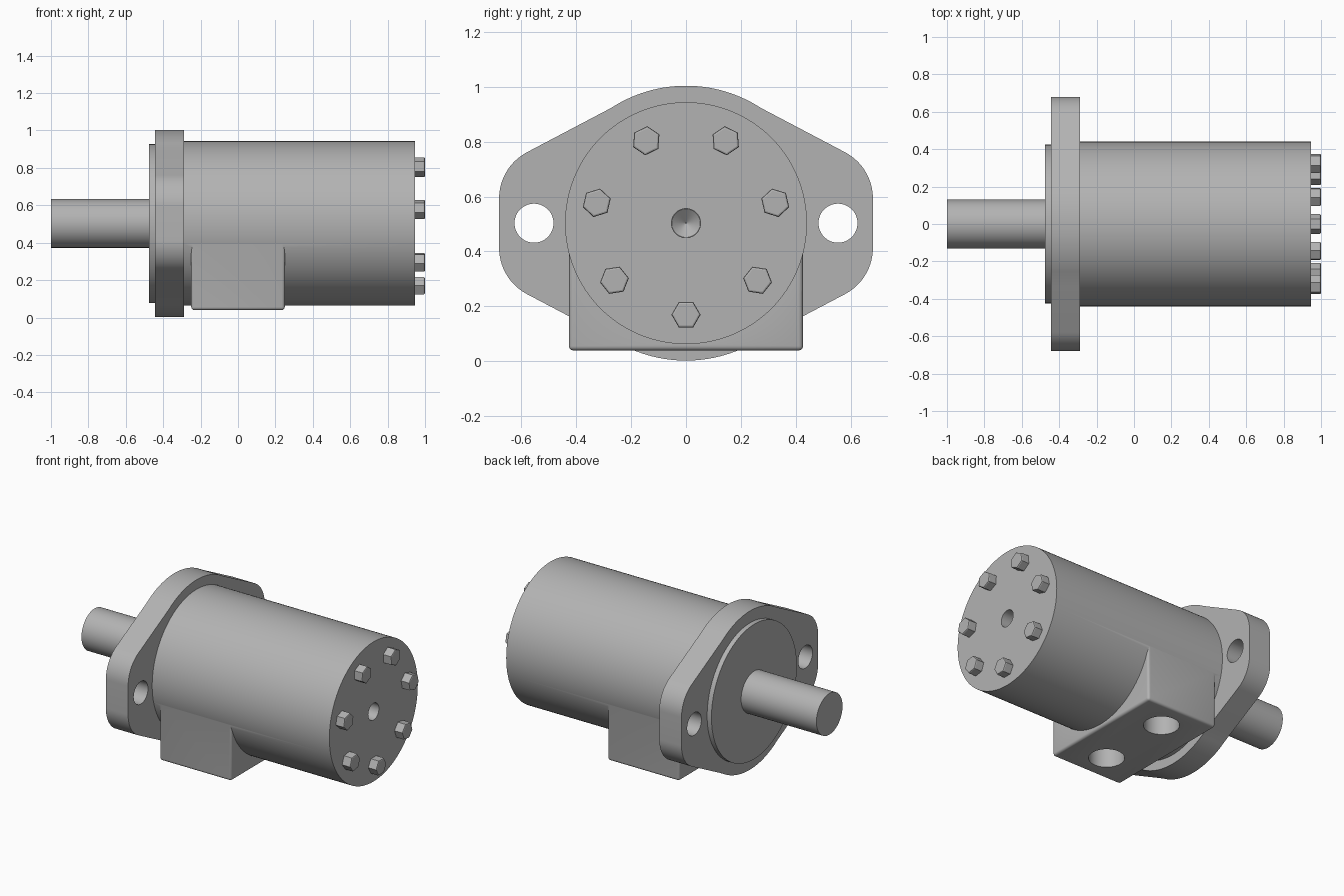
import bpy, bmesh, math
from mathutils import Matrix, Vector

if "Cube" in bpy.data.objects:
    bpy.data.objects.remove(bpy.data.objects["Cube"], do_unlink=True)

AXIS_Z = 0.503
ALONG_X = Matrix.Rotation(math.pi / 2, 4, "Y")

grey = bpy.data.materials.new("plain grey metal")
grey.use_nodes = True
colour = (0.45, 0.45, 0.45, 1)
grey.diffuse_color = colour
grey.node_tree.nodes["Principled BSDF"].inputs["Base Color"].default_value = colour


def finish(bm, name):
    bmesh.ops.recalc_face_normals(bm, faces=bm.faces)
    mesh = bpy.data.meshes.new(name)
    bm.to_mesh(mesh)
    bm.free()
    mesh.materials.append(grey)
    obj = bpy.data.objects.new(name, mesh)
    bpy.context.collection.objects.link(obj)
    return obj


def rod(name, x0, x1, radius, y=0, z=AXIS_Z, sides=96, tip=None):
    """Cylinder (or cone, with a tip radius) along x."""
    bm = bmesh.new()
    place = Matrix.Translation(((x0 + x1) / 2, y, z)) @ ALONG_X
    bmesh.ops.create_cone(bm, cap_ends=True, segments=sides, radius1=radius,
                          radius2=radius if tip is None else tip,
                          depth=x1 - x0, matrix=place)
    return finish(bm, name)


def apply_all(obj):
    bpy.context.view_layer.objects.active = obj
    for mod in list(obj.modifiers):
        bpy.ops.object.modifier_apply(modifier=mod.name)


def combine(obj, other, operation):
    mod = obj.modifiers.new(operation, "BOOLEAN")
    mod.operation, mod.solver, mod.object = operation, "EXACT", other
    apply_all(obj)
    bpy.data.objects.remove(other, do_unlink=True)


def smooth(obj):
    bpy.ops.object.select_all(action="DESELECT")
    obj.select_set(True)
    bpy.context.view_layer.objects.active = obj
    bpy.ops.object.shade_smooth_by_angle(angle=math.radians(30))


# Shaft and pilot disc
smooth(rod("drive_shaft", -1.0, -0.46, 0.13))
smooth(rod("pilot_disc", -0.475, -0.43, 0.425))

# Mounting flange: one quarter of the outline, mirrored twice
def arc(cy, cz, r, a0, a1, n):
    angles = [math.radians(a0 + (a1 - a0) * i / n) for i in range(n + 1)]
    return [(cy + r * math.cos(a), cz + r * math.sin(a)) for a in angles]

quarter = arc(0.49, 0.09, 0.19, 0, 62, 14) + [(0.33, 0.389)] + arc(0, 0, 0.5, 57, 90, 14)
half = quarter + [(-y, z) for y, z in reversed(quarter[:-1])]
outline = half + [(y, -z) for y, z in reversed(half)]
bm = bmesh.new()
face = bm.faces.new([bm.verts.new((-0.445, y, AXIS_Z + z)) for y, z in outline])
side = bmesh.ops.extrude_face_region(bm, geom=[face])
bmesh.ops.translate(bm, vec=(0.155, 0, 0),
                    verts=[g for g in side["geom"] if isinstance(g, bmesh.types.BMVert)])
flange = finish(bm, "mounting_flange")
for s in (-1, 1):
    combine(flange, rod("hole_cutter", -0.6, -0.1, 0.071, y=s * 0.553, sides=48), "DIFFERENCE")
smooth(flange)

# Motor body with the port block joined underneath
body = rod("motor_body", -0.3, 0.945, 0.44, sides=128)
bm = bmesh.new()
bmesh.ops.create_cube(bm, size=1, matrix=Matrix.Translation((0, 0, 0.275))
                      @ Matrix.Diagonal((0.5, 0.852, 0.47, 1)))
block = finish(bm, "port_block")
bevel = block.modifiers.new("round", "BEVEL")
bevel.width, bevel.segments = 0.016, 4
apply_all(block)
combine(body, block, "UNION")

# Two ports below, and a drilled centre in the end face
for s in (-1, 1):
    bm = bmesh.new()
    bmesh.ops.create_cone(bm, cap_ends=True, segments=64, radius1=0.103, radius2=0.103,
                          depth=0.5, matrix=Matrix.Translation((0, s * 0.244, 0.04)))
    combine(body, finish(bm, "port_cutter"), "DIFFERENCE")
drill = rod("drill_cutter", 0.85, 1.05, 0.053, sides=48)
combine(drill, rod("drill_tip", 0.81, 0.851, 0.002, sides=48, tip=0.053), "UNION")
combine(body, drill, "DIFFERENCE")
smooth(body)

# Ring of hex bolts, with one at the bottom
for i in range(7):
    turn = Matrix.Rotation(math.tau * i / 7, 4, "X")
    bm = bmesh.new()
    bmesh.ops.create_cone(bm, cap_ends=True, segments=6, radius1=0.053, radius2=0.053,
                          depth=0.06, matrix=ALONG_X)
    bmesh.ops.rotate(bm, verts=bm.verts, cent=(0, 0, 0),
                     matrix=Matrix.Rotation(math.pi / 6, 3, "X"))
    # Keep two corners level across the bolt at the bottom
    if max(abs(v.co.z) for v in bm.verts) > 0.05:
        bmesh.ops.rotate(bm, verts=bm.verts, cent=(0, 0, 0),
                         matrix=Matrix.Rotation(math.pi / 6, 3, "X"))
    rim = [e for e in bm.edges if all(v.co.x > 0.02 for v in e.verts)]
    bmesh.ops.bevel(bm, geom=rim, offset=0.007, segments=2, profile=0.5, affect="EDGES")
    centre = Vector((0.97, 0, AXIS_Z)) + turn @ Vector((0, 0, -0.333))
    bm.transform(Matrix.Translation(centre) @ turn)
    finish(bm, f"hex_bolt_{i + 1}")
